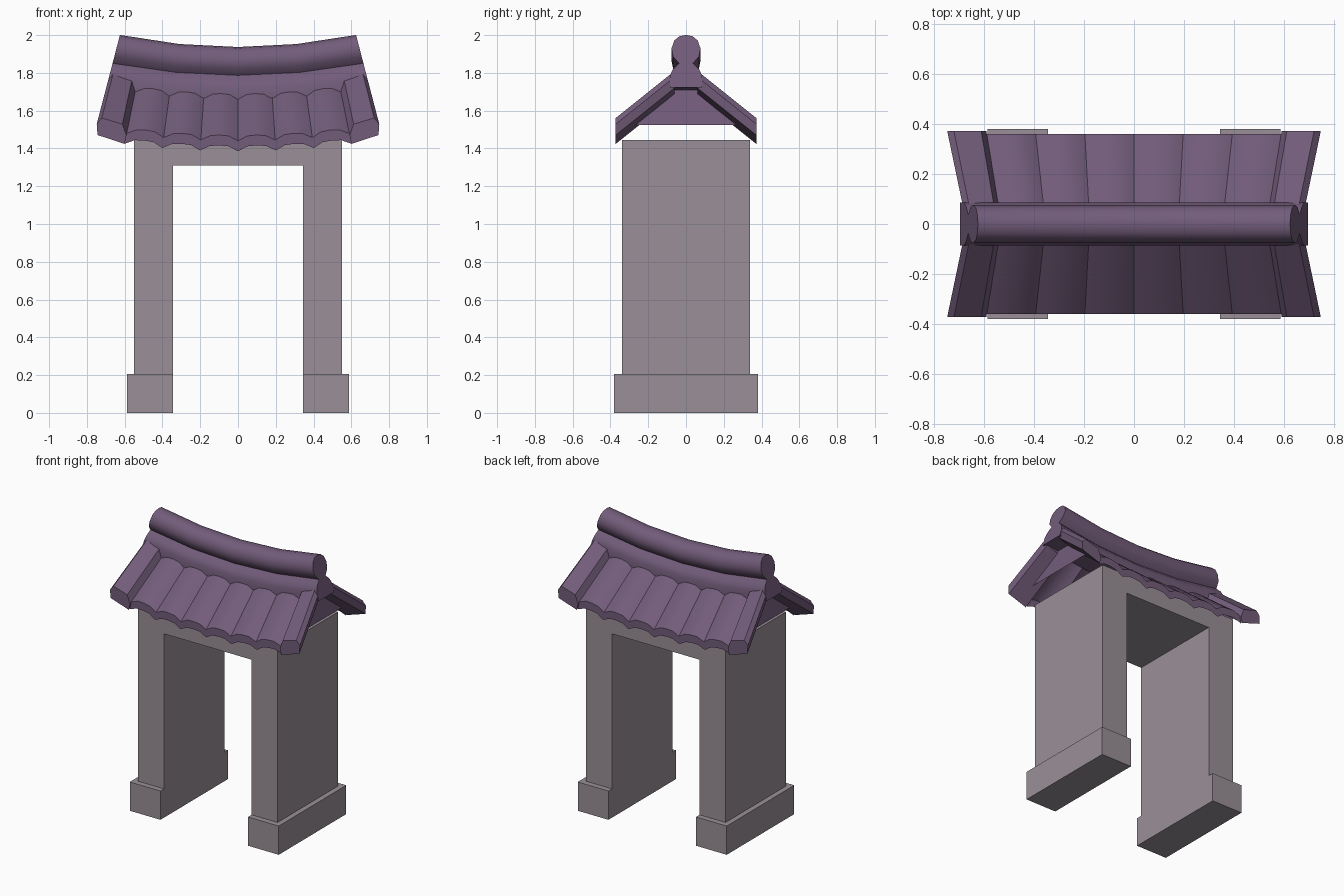
import bpy, bmesh, math

if "Cube" in bpy.data.objects:
    bpy.data.objects.remove(bpy.data.objects["Cube"])


def material(name, rgb):
    m = bpy.data.materials.new(name)
    m.diffuse_color = (*rgb, 1)
    m.use_nodes = True
    m.node_tree.nodes["Principled BSDF"].inputs["Base Color"].default_value = m.diffuse_color
    return m


STONE = material("grey stone", (0.32, 0.277, 0.31))
TILE = material("purple tile", (0.17, 0.107, 0.195))


def finish(bm, name, mat, angle=None, recalc=True):
    if recalc:
        bmesh.ops.recalc_face_normals(bm, faces=bm.faces[:])
    me = bpy.data.meshes.new(name)
    bm.to_mesh(me)
    bm.free()
    me.materials.append(mat)
    if angle:
        me.shade_smooth()
        me.set_sharp_from_angle(angle=math.radians(angle))
    ob = bpy.data.objects.new(name, me)
    bpy.context.collection.objects.link(ob)
    return ob


def bend(s, y, z):
    """Sag the roof along x and fan it outwards towards the eaves."""
    return (s * (1 + 0.417 * (1.937 - z)), y, z + 0.163 * s * s)


def loft(bm, sections):
    """Skin closed cross sections and cap both ends."""
    rings = [[bm.verts.new(p) for p in sec] for sec in sections]
    n = len(rings[0])
    for a, b in zip(rings, rings[1:]):
        for i in range(n):
            j = (i + 1) % n
            bm.faces.new((a[i], a[j], b[j], b[i]))
    bm.faces.new(rings[0][::-1])
    bm.faces.new(rings[-1])


def extrude_outline(name, outline, half_depth):
    bm = bmesh.new()
    loft(bm, [[(x, y, z) for x, z in outline] for y in (-half_depth, half_depth)])
    return finish(bm, name, STONE)


# Gate arch: two pillars and lintel in one outline
arch = [(0.345, 0.2), (0.55, 0.2), (0.55, 1.445)]
inner = [(0.345, 1.31)]
outline = inner + arch + [(-x, z) for x, z in arch[::-1]] + [(-0.345, 1.31)]
extrude_outline("gate_arch", outline, 0.34)

# Pillar bases
for side, label in ((-1, "left"), (1, "right")):
    extrude_outline(label + "_base", [(side * x, z) for x, z in
                    ((0.345, 0), (0.587, 0), (0.587, 0.205), (0.345, 0.205))], 0.38)

# Ridge: round roll on top of a wider lower roll
half = [(0.035, 1.93), (0.062, 1.908), (0.077, 1.865), (0.068, 1.822), (0.037, 1.787),
        (0.07, 1.755), (0.086, 1.72), (0.086, 1.66)]
profile = [(0, 1.937)] + half + [(-y, z) for y, z in half[::-1]]
bm = bmesh.new()
loft(bm, [[bend(s, y, z) for y, z in profile] for s in (-0.625, -0.31, 0, 0.31, 0.625)])
finish(bm, "ridge", TILE, 50)


def slope(y):
    return 1.44 + 0.8 * (0.36 - y)


# Tiled slopes: scalloped sheet with a vertical lip at the eave
PITCH = 0.163
waves = []
for k in range(-3, 3):
    waves += [(k * PITCH, 0), ((k + 0.25) * PITCH, 0.026), ((k + 0.5) * PITCH, 0.03),
              ((k + 0.75) * PITCH, 0.026)]
waves.append((3 * PITCH, 0))

# Raised verge tile at each roof end: (s, height over the slope)
verge = [(0.625, 0.035), (0.61, 0.07), (0.515, 0.055), (0.488, 0),
         (0.488, -0.045), (0.61, -0.02)]

for turn, label in ((1, "front"), (-1, "back")):
    bm = bmesh.new()
    rows = []
    for y, drop in ((0.06, 0), (0.36, 0), (0.36, 0.055)):
        row = []
        for s, dz in waves:
            px, py, pz = bend(s, -y, slope(y) + dz - drop)
            row.append(bm.verts.new((turn * px, turn * py, pz)))
        rows.append(row)
    for a, b in zip(rows, rows[1:]):
        for i in range(len(a) - 1):
            bm.faces.new((a[i], b[i], b[i + 1], a[i + 1]))
    finish(bm, label + "_tiles", TILE, 40, recalc=False)

    for side, end in ((-1, "left"), (1, "right")):
        bm = bmesh.new()
        loft(bm, [[bend(side * s, -turn * y, slope(y) + dz) for s, dz in verge]
                  for y in (0.06, 0.372)])
        finish(bm, label + "_" + end + "_verge", TILE)

# Gable panels closing the roof ends
for side, label in ((-1, "left"), (1, "right")):
    bm = bmesh.new()
    pts = [(-0.32, 1.479), (0.32, 1.479), (0.08, 1.67), (-0.08, 1.67)]
    vs = [bm.verts.new(bend(side * 0.53, y, z)) for y, z in pts]
    bm.faces.new(vs if side > 0 else vs[::-1])
    finish(bm, label + "_gable", TILE, recalc=False)
